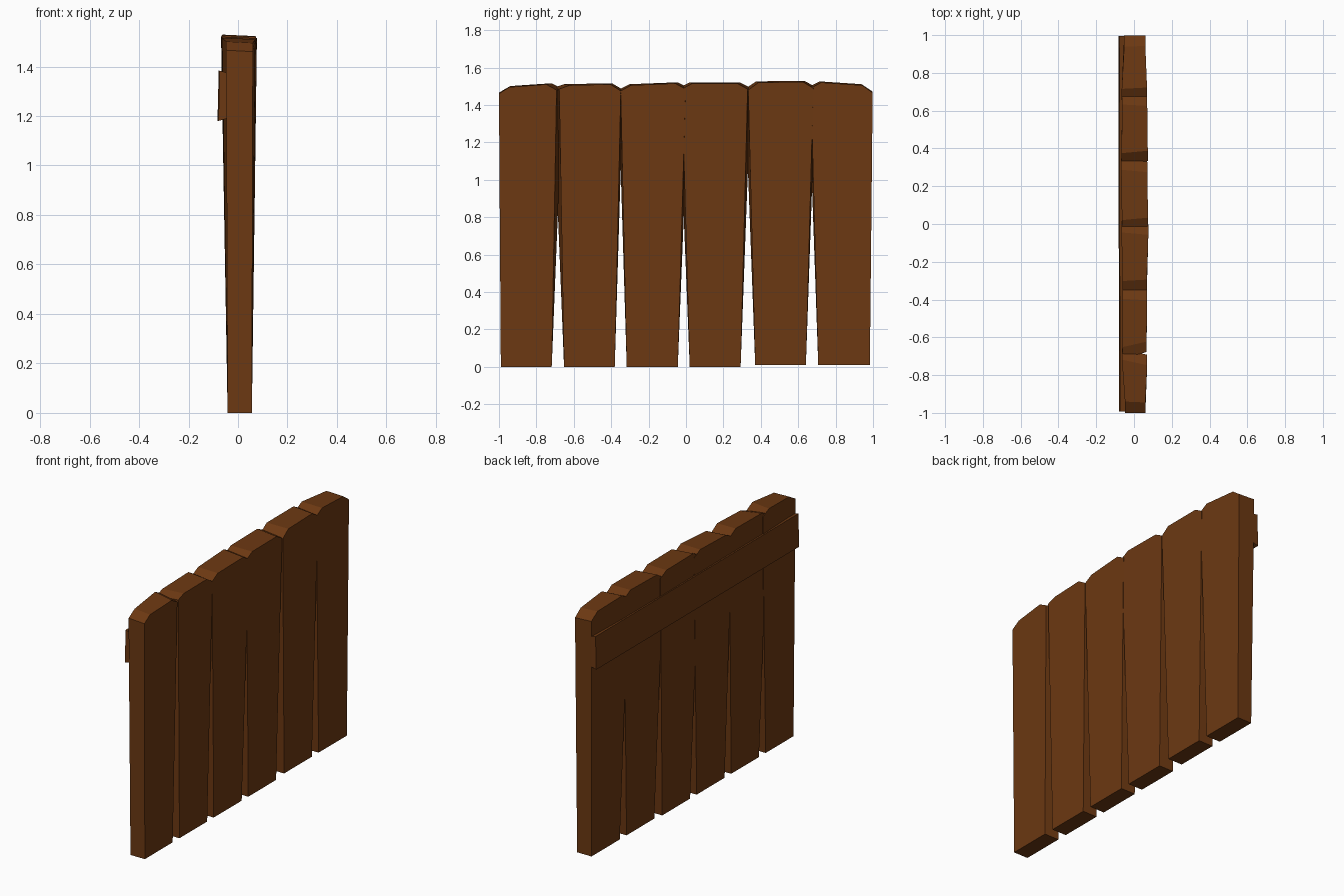
import bpy
import bmesh

cube = bpy.data.objects.get("Cube")
if cube:
    bpy.data.objects.remove(cube, do_unlink=True)

# One brown wood for every part
wood = bpy.data.materials.new("brown wood")
wood.use_nodes = True
brown = (0.15, 0.04, 0.006, 1)
wood.diffuse_color = brown
bsdf = wood.node_tree.nodes["Principled BSDF"]
bsdf.inputs["Base Color"].default_value = brown
bsdf.inputs["Roughness"].default_value = 0.9


def prism(name, front, back):
    """Join two matching outlines into a closed solid."""
    bm = bmesh.new()
    a = [bm.verts.new(p) for p in front]
    b = [bm.verts.new(p) for p in back]
    bm.faces.new(a)
    bm.faces.new(b[::-1])
    for i in range(len(a)):
        j = (i + 1) % len(a)
        bm.faces.new((a[i], b[i], b[j], a[j]))
    bmesh.ops.recalc_face_normals(bm, faces=bm.faces[:])
    mesh = bpy.data.meshes.new(name)
    bm.to_mesh(mesh)
    bm.free()
    mesh.materials.append(wood)
    obj = bpy.data.objects.new(name, mesh)
    bpy.context.collection.objects.link(obj)
    return obj


# Gaps between planks: centre, half width, front and back closing heights
gaps = [(-0.685, 0.033, 1.9, 0.82),
        (-0.349, 0.032, 1.46, 1.05),
        (-0.012, 0.032, 1.14, 0.8),
        (0.331, 0.039, 1.55, 1.05),
        (0.674, 0.033, 1.25, 0.95)]

# Plank tops: base z, left shoulder, left crown, right crown, right shoulder,
# then front x at the left and right, and back x at the left and right
planks = [(0, 1.46, 1.495, 1.51, 1.48, 0.06, 0.07, -0.048, -0.064),
          (0, 1.485, 1.505, 1.51, 1.475, 0.066, 0.07, -0.06, -0.062),
          (0, 1.475, 1.505, 1.515, 1.485, 0.068, 0.076, -0.062, -0.066),
          (0, 1.485, 1.515, 1.515, 1.485, 0.074, 0.071, -0.064, -0.068),
          (0.01, 1.48, 1.52, 1.523, 1.49, 0.073, 0.07, -0.066, -0.063),
          (0.01, 1.49, 1.52, 1.505, 1.465, 0.069, 0.06, -0.065, -0.052)]


def edge(seam, side, back, z):
    """Y of a plank edge beside a gap, or at an end of the panel."""
    if seam < 0:
        return -0.99 - 0.01 * z / 1.46
    if seam >= len(gaps):
        return 0.983 + 0.015 * z / 1.46
    centre, half, front_close, back_close = gaps[seam]
    close = back_close if back else front_close
    return centre + side * half * (1 - z / close)


# Six tapered planks with clipped top corners
for i, (base, ls, lc, rc, rs, fl, fr, bl, br) in enumerate(planks):
    outlines = []
    for back in (False, True):
        lift = 0.006 if back else 0
        xl, xr = (bl, br) if back else (fl, fr)
        foot = -0.042 if back else 0.056
        left = edge(i - 1, 1, back, ls)
        right = edge(i, -1, back, rs)
        chamfer = 0.06 if back else 0.055
        outlines.append([
            (foot, edge(i - 1, 1, back, 0), base),
            (foot, edge(i, -1, back, 0), base),
            (xr, right, rs + lift),
            (xr, right - chamfer, rc + lift),
            (xl, left + chamfer, lc + lift),
            (xl, left, ls + lift)])
    prism(f"plank_{i + 1}", *outlines)

# Rail across the back, leaning slightly
ends = []
for y, shift in ((-0.992, 0.004), (0.995, 0)):
    ends.append([(-0.083 + shift, y, 1.18), (-0.045, y, 1.19),
                 (-0.045, y, 1.375), (-0.078 + shift, y, 1.383)])
prism("back_rail", *ends)
